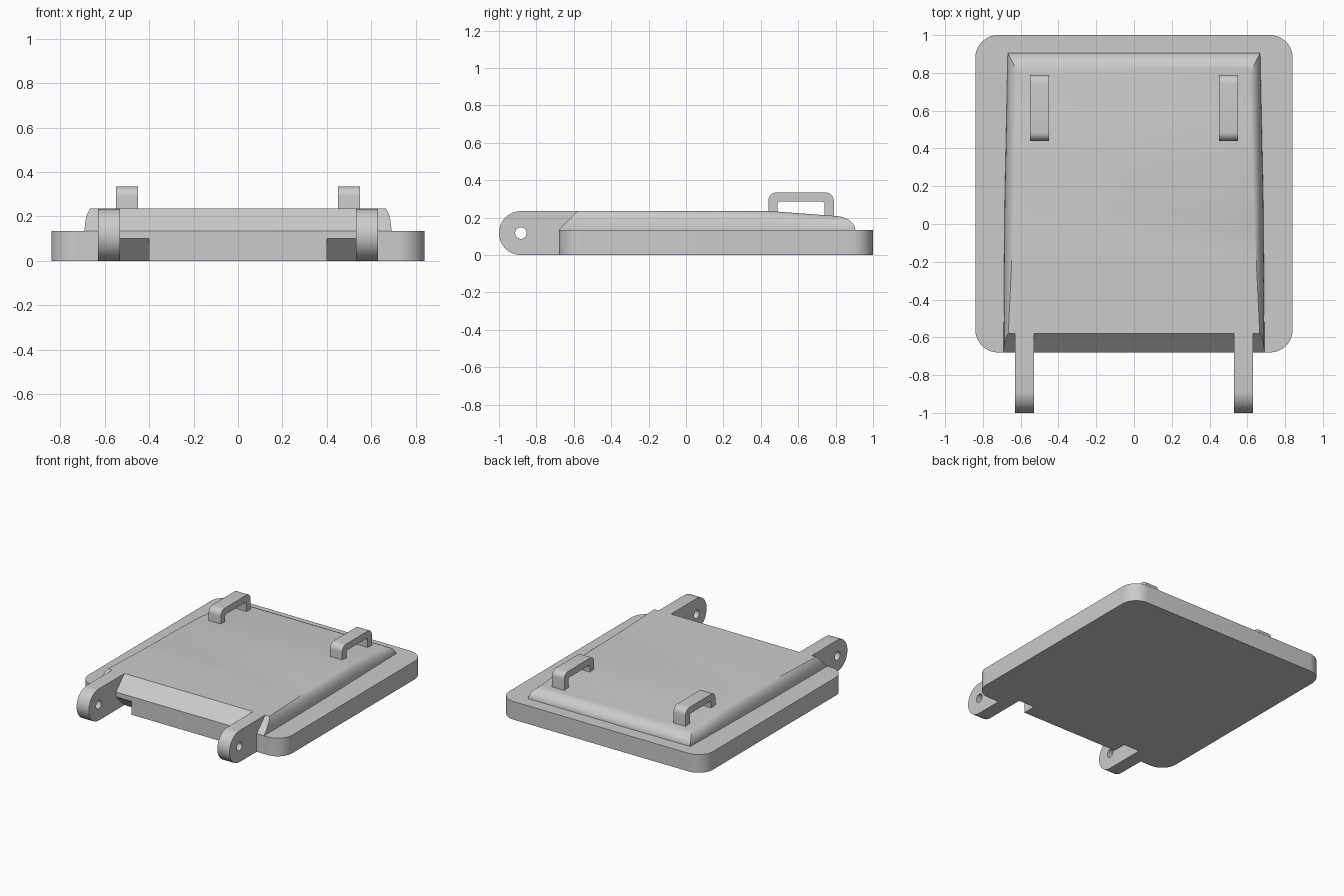
import bpy, bmesh
from math import sin, cos, asin, pi, radians

if "Cube" in bpy.data.objects:
    bpy.data.objects.remove(bpy.data.objects["Cube"])

# Single grey material
grey = bpy.data.materials.new("plain grey")
grey.use_nodes = True
tone = (0.6, 0.6, 0.6, 1)
grey.diffuse_color = tone
grey.node_tree.nodes["Principled BSDF"].inputs["Base Color"].default_value = tone


def finish(name, bm):
    bmesh.ops.remove_doubles(bm, verts=bm.verts, dist=1e-5)
    bmesh.ops.recalc_face_normals(bm, faces=bm.faces)
    mesh = bpy.data.meshes.new(name)
    bm.to_mesh(mesh)
    bm.free()
    mesh.materials.append(grey)
    obj = bpy.data.objects.new(name, mesh)
    bpy.context.collection.objects.link(obj)
    return obj


def activate(obj):
    bpy.ops.object.select_all(action='DESELECT')
    obj.select_set(True)
    bpy.context.view_layer.objects.active = obj


def smooth(obj):
    activate(obj)
    bpy.ops.object.shade_smooth_by_angle(angle=radians(25))


def prism(name, outline, direction):
    """Extrude a closed 3D outline along a direction."""
    bm = bmesh.new()
    face = bm.faces.new([bm.verts.new(p) for p in outline])
    ext = bmesh.ops.extrude_face_region(bm, geom=[face], use_keep_orig=True)
    moved = [g for g in ext["geom"] if isinstance(g, bmesh.types.BMVert)]
    bmesh.ops.translate(bm, verts=moved, vec=direction)
    return finish(name, bm)


def side_prism(name, outline, x0, x1):
    return prism(name, [(x0, y, z) for y, z in outline], (x1 - x0, 0, 0))


def arc(cx, cy, r, start, end, n=10):
    return [(cx + r * cos(start + (end - start) * i / n),
             cy + r * sin(start + (end - start) * i / n)) for i in range(n + 1)]


def mirror_x(obj):
    obj.modifiers.new("Mirror", 'MIRROR').use_bisect_axis[0] = False


def cut(obj, cutter):
    mod = obj.modifiers.new("Cut", 'BOOLEAN')
    mod.operation = 'DIFFERENCE'
    mod.solver = 'EXACT'
    mod.object = cutter
    activate(obj)
    bpy.ops.object.modifier_apply(modifier=mod.name)
    bpy.data.objects.remove(cutter)


# Base plate with rounded corners
W, FRONT, BACK, PLATE, TOP, R = 0.84, -0.68, 1.0, 0.135, 0.235, 0.12
corners = [(W - R, BACK - R), (R - W, BACK - R), (R - W, FRONT + R), (W - R, FRONT + R)]
outline = [p for i, (x, y) in enumerate(corners)
           for p in arc(x, y, R, i * pi / 2, (i + 1) * pi / 2)]
plate = prism("base_plate", [(x, y, 0) for x, y in outline], (0, 0, PLATE))

# Sloped undercuts beside the hinge lugs
for x0, x1 in ((0.40, 0.56), (-0.56, -0.40)):
    wedge = side_prism("undercut_cutter", [(FRONT - 0.05, 0.15), (FRONT - 0.05, -0.05),
                                           (FRONT + 0.15, -0.05)], x0, x1)
    cut(plate, wedge)
smooth(plate)


# Raised cover, lofted from front to back
def ramp(y, keys):
    if y <= keys[0][0]:
        return keys[0][1]
    for (a, u), (b, v) in zip(keys, keys[1:]):
        if y <= b:
            return u + (v - u) * (y - a) / (b - a)
    return keys[-1][1]


N = 10
REAR, REAR_R = 0.905, 0.12
BEVEL = TOP - PLATE


def section(y, limit):
    """Half cross-section at y, its rounded side stopped at a fraction of its rise."""
    half = ramp(y, [(-0.58, 0.69), (0.1, 0.685), (REAR, 0.668)])
    inset = ramp(y, [(FRONT, 0.02), (0.1, 0.052), (REAR - REAR_R, 0.065)])
    sweep = ramp(y, [(-0.58, radians(50)), (0.15, pi / 2)])
    height = ramp(y, [(0.45, BEVEL), (REAR - REAR_R, 0.075)])
    pts = []
    for j in range(N + 1):
        t = sweep * min(j / N, limit)
        pts.append((half - inset * (1 - cos(t)) / (1 - cos(sweep)), y,
                    PLATE + height * sin(t) / sin(sweep)))
    return pts


a = radians(50)
rows = [section(FRONT + BEVEL * sin(a * k / N) / sin(a), k / N) for k in range(N + 1)]
rows += [section(y, 1) for y in (-0.4, -0.2, 0, 0.15, 0.3, 0.45, 0.62)]
rows += [section(REAR - REAR_R * (1 - cos(pi / 2 * k / N)), k / N) for k in range(N, -1, -1)]

bm = bmesh.new()
grid = [[bm.verts.new(p) for p in row] +
        [bm.verts.new((-x, y, z)) for x, y, z in reversed(row)] for row in rows]
for r0, r1 in zip(grid, grid[1:]):
    for j in range(len(r0) - 1):
        bm.faces.new((r0[j], r0[j + 1], r1[j + 1], r1[j]))
bmesh.ops.dissolve_degenerate(bm, dist=1e-5, edges=bm.edges)
cover = finish("raised_cover", bm)
# Keep the normals of the open shell pointing upward
if sum(p.normal.z * p.area for p in cover.data.polygons) < 0:
    cover.data.flip_normals()
smooth(cover)

# Hinge lugs with pin holes
LR = TOP / 2
LY = -1 + LR
lug = side_prism("hinge_lugs", arc(LY, LR, LR, pi / 2, 3 * pi / 2, 20) +
                 [(-0.58, 0), (-0.58, TOP)], 0.53, 0.63)
cut(lug, side_prism("pin_hole_cutter", arc(LY, LR, 0.031, 0, 2 * pi, 24)[:-1], 0.5, 0.66))
mirror_x(lug)
smooth(lug)

# Lifting handles
Y0, Y1, H, T, HR, IR = 0.44, 0.79, 0.335, 0.05, 0.045, 0.012
loop = [(Y0, 0.18)] + arc(Y0 + HR, H - HR, HR, pi, pi / 2, 8)
loop += arc(Y1 - HR, H - HR, HR, pi / 2, 0, 8) + [(Y1, 0.18), (Y1 - T, 0.18)]
loop += arc(Y1 - T - IR, H - T - IR, IR, 0, pi / 2, 4)
loop += arc(Y0 + T + IR, H - T - IR, IR, pi / 2, pi, 4) + [(Y0 + T, 0.18)]
handle = side_prism("lifting_handles", loop, 0.45, 0.55)
mirror_x(handle)
smooth(handle)
